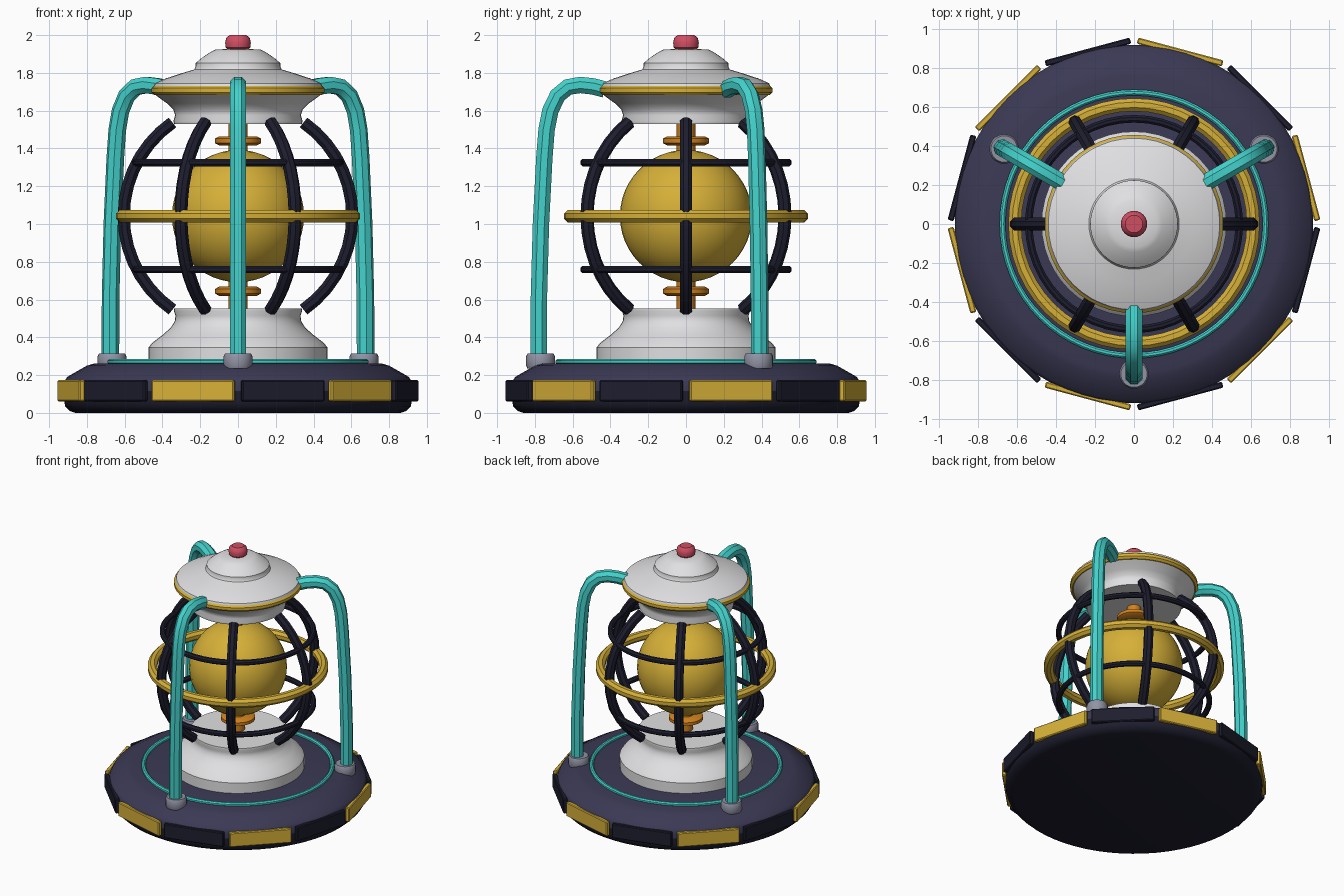
import bpy, bmesh, math
from math import sin, cos, pi, radians
from mathutils import Vector, Matrix

if "Cube" in bpy.data.objects:
    bpy.data.objects.remove(bpy.data.objects["Cube"])


def mat(name, r, g, b):
    m = bpy.data.materials.new(name)
    lin = [((c / 255 + 0.055) / 1.055) ** 2.4 for c in (r, g, b)]
    m.diffuse_color = (*lin, 1)
    m.use_nodes = True
    m.node_tree.nodes["Principled BSDF"].inputs["Base Color"].default_value = m.diffuse_color
    return m


WHITE = mat("white", 224, 224, 226)
GOLD = mat("gold", 214, 176, 56)
TEAL = mat("teal", 68, 210, 204)
NAVY = mat("navy", 58, 57, 84)
DARK = mat("dark", 29, 29, 46)
RED = mat("red", 208, 78, 98)
BRONZE = mat("bronze", 210, 130, 30)
GREY = mat("grey", 146, 147, 165)


def finish(name, bm, materials, angle=35):
    bmesh.ops.recalc_face_normals(bm, faces=bm.faces)
    me = bpy.data.meshes.new(name)
    bm.to_mesh(me)
    bm.free()
    ob = bpy.data.objects.new(name, me)
    bpy.context.collection.objects.link(ob)
    for m in materials:
        me.materials.append(m)
    if angle:
        bpy.ops.object.select_all(action='DESELECT')
        ob.select_set(True)
        bpy.context.view_layer.objects.active = ob
        bpy.ops.object.shade_smooth_by_angle(angle=radians(angle))
    return ob


def skin(bm, rings, closed=False, caps=True):
    """Bridge successive vertex loops."""
    n = len(rings[0])
    pairs = list(zip(rings, rings[1:])) + ([(rings[-1], rings[0])] if closed else [])
    for a, b in pairs:
        for i in range(n):
            j = (i + 1) % n
            bm.faces.new((a[i], a[j], b[j], b[i]))
    if caps and not closed:
        bm.faces.new(rings[0])
        bm.faces.new(rings[-1])


def lathe(name, profile, material, seg=48, pos=(0, 0)):
    """Spin an (r, z) profile, capped at both ends."""
    bm = bmesh.new()
    rings = [[bm.verts.new((pos[0] + r * cos(2 * pi * i / seg), pos[1] + r * sin(2 * pi * i / seg), z))
              for i in range(seg)] for r, z in profile]
    skin(bm, rings)
    return finish(name, bm, [material])


def torus(name, major, minor, z, material, seg=48, sides=8):
    bm = bmesh.new()
    rings = []
    for i in range(seg):
        a = 2 * pi * i / seg
        rings.append([bm.verts.new(((major + minor * cos(t)) * cos(a), (major + minor * cos(t)) * sin(a),
                                    z + minor * sin(t)))
                      for t in [2 * pi * (k + 0.5) / sides for k in range(sides)]])
    skin(bm, rings, closed=True)
    return finish(name, bm, [material])


def tube(name, path, radius, angle, material, sides=8):
    """Sweep a polygon along an (r, z) path standing in the vertical plane at an angle."""
    bm = bmesh.new()
    out, side = Vector((cos(angle), sin(angle), 0)), Vector((-sin(angle), cos(angle), 0))
    up = Vector((0, 0, 1))
    pts = [out * r + up * z for r, z in path]
    rings = []
    for i, p in enumerate(pts):
        t = (pts[min(i + 1, len(pts) - 1)] - pts[max(i - 1, 0)]).normalized()
        n = side.cross(t)
        rings.append([bm.verts.new(p + radius * (n * cos(a) + side * sin(a)))
                      for a in [2 * pi * (k + 0.5) / sides for k in range(sides)]])
    skin(bm, rings)
    return finish(name, bm, [material], 30)


# Round base: dark lower half, navy upper half
base = lathe("base", [(0.86, 0), (0.89, 0.01), (0.915, 0.035), (0.92, 0.06), (0.92, 0.115), (0.92, 0.165),
                      (0.905, 0.19), (0.80, 0.25), (0.76, 0.262), (0.3, 0.265)], DARK, 64)
base.data.materials.append(NAVY)
for f in base.data.polygons:
    f.material_index = 1 if f.center.z > 0.115 else 0

# Twelve rim panels in alternating colours
for k in range(12):
    bm = bmesh.new()
    bmesh.ops.create_cube(bm, size=1, matrix=Matrix.Diagonal((0.032, 0.452, 0.112, 1)))
    bmesh.ops.bevel(bm, geom=bm.edges[:], offset=0.006, segments=1, affect='EDGES')
    bm.transform(Matrix.Rotation(radians(15 + 30 * k), 4, 'Z') @ Matrix.Translation((0.914, 0, 0.117)))
    finish("rim_panel", bm, [DARK if k % 2 else GOLD], 0)

# Inlaid ring on the base
torus("base_ring", 0.675, 0.016, 0.27, TEAL, 64)

# Lower collar
lathe("lower_collar", [(0.475, 0.255), (0.475, 0.345), (0.455, 0.37), (0.40, 0.412), (0.355, 0.452),
                       (0.335, 0.485), (0.331, 0.515), (0.34, 0.54), (0.338, 0.553)], WHITE)

# Upper cap with trim band and knob
lathe("cap", [(0.338, 1.53), (0.342, 1.545), (0.333, 1.575), (0.342, 1.605), (0.375, 1.638), (0.42, 1.67),
              (0.445, 1.69), (0.45, 1.72), (0.44, 1.745), (0.385, 1.77), (0.305, 1.796), (0.232, 1.818),
              (0.225, 1.83), (0.224, 1.852), (0.195, 1.877), (0.145, 1.911), (0.12, 1.923), (0.05, 1.927)], WHITE)
torus("cap_trim", 0.432, 0.028, 1.708, GOLD)
lathe("knob", [(0.05, 1.92), (0.065, 1.935), (0.068, 1.96), (0.062, 1.985), (0.045, 2.0)], RED, 24)

# Globe on a bronze spindle
ZC = 1.042
bm = bmesh.new()
bmesh.ops.create_uvsphere(bm, u_segments=40, v_segments=24, radius=0.35,
                          matrix=Matrix.Translation((0, 0, ZC)))
finish("globe", bm, [GOLD])
for s in (-1, 1):
    lathe("spindle", [(0.05, ZC + s * 0.30), (0.05, ZC + s * 0.50)], BRONZE, 16)
    lathe("spindle_disc", [(0.10, ZC + s * 0.374), (0.122, ZC + s * 0.386), (0.122, ZC + s * 0.41),
                           (0.10, ZC + s * 0.422)], BRONZE, 32)
    # Dark latitude rings of the cage
    torus("cage_ring", 0.54, 0.021, ZC + s * 0.283, DARK)

# Gold equator ring
torus("equator_ring", 0.612, 0.036, ZC, GOLD)

# Six curved cage ribs
arc = [radians(-55 + 110 * i / 14) for i in range(15)]
rib = [(0.605 * cos(a), ZC + 0.605 * sin(a)) for a in arc]
for k in range(6):
    tube("cage_rib", rib, 0.035, radians(60 * k), DARK)

# Three arched legs with round feet
leg = [(0.78, 0.28), (0.779, 0.6), (0.768, 1.0), (0.75, 1.35), (0.738, 1.5), (0.718, 1.6), (0.68, 1.68),
       (0.625, 1.725), (0.56, 1.736), (0.49, 1.728), (0.43, 1.712)]
for k in range(3):
    a = radians(30 + 120 * k)
    tube("leg", leg, 0.047, a, TEAL)
    lathe("foot", [(0.07, 0.235), (0.076, 0.25), (0.076, 0.3), (0.068, 0.315)], GREY, 20,
          (0.77 * cos(a), 0.77 * sin(a)))
